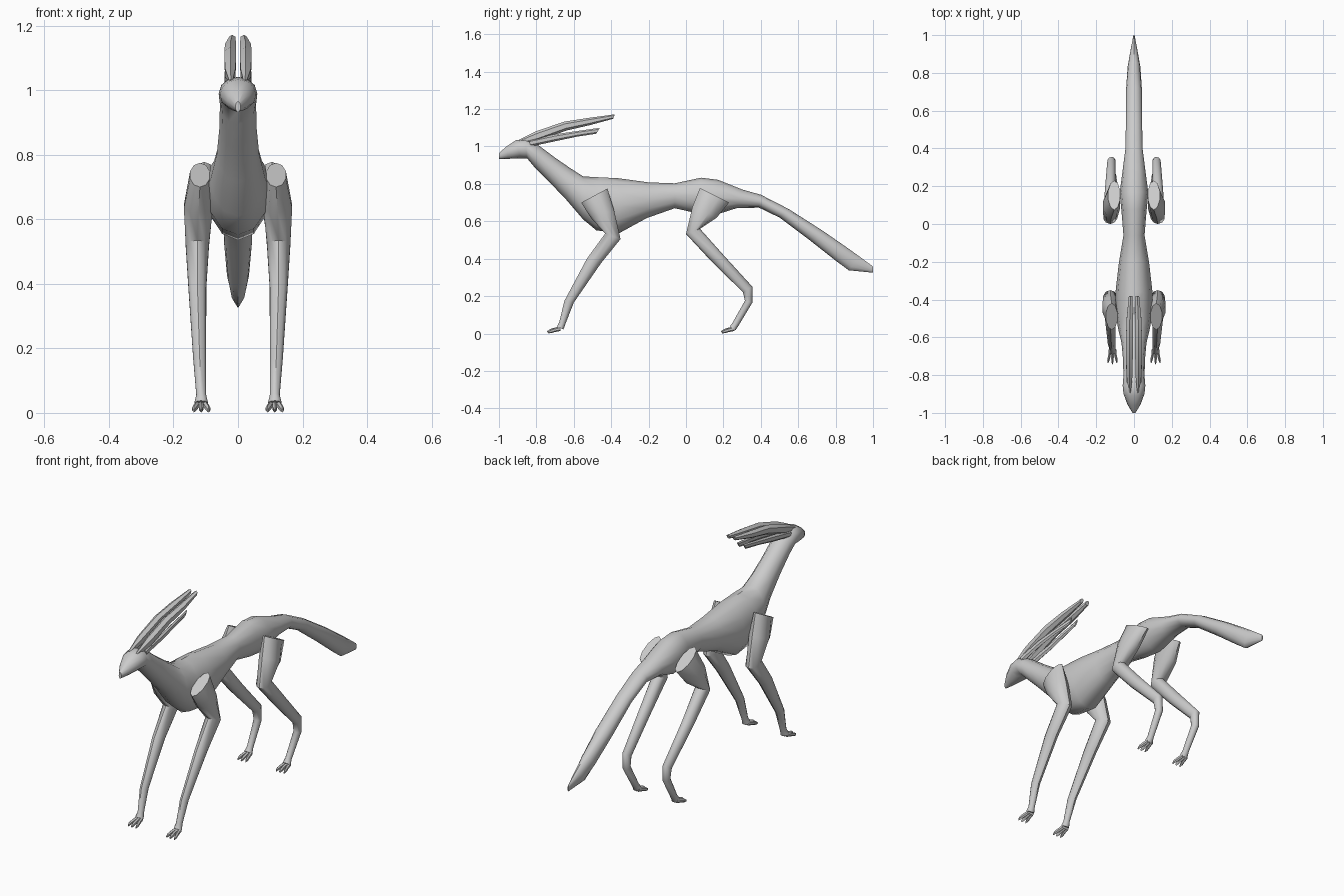
import bpy, bmesh, math
from mathutils import Vector

mat = bpy.data.materials.new("warm_grey")
mat.diffuse_color = (0.6, 0.6, 0.6, 1)


def finish(name, bm, angle=40):
    bmesh.ops.recalc_face_normals(bm, faces=bm.faces[:])
    me = bpy.data.meshes.new(name)
    bm.to_mesh(me)
    bm.free()
    me.materials.append(mat)
    ob = bpy.data.objects.new(name, me)
    bpy.context.collection.objects.link(ob)
    bpy.ops.object.select_all(action='DESELECT')
    ob.select_set(True)
    bpy.context.view_layer.objects.active = ob
    bpy.ops.object.shade_smooth_by_angle(angle=math.radians(angle))


def loft(name, rings, n=10, side=1, angle=40):
    """Tube through elliptical rings: centre x, half width, edge A (y, z), edge B (y, z)."""
    bm = bmesh.new()
    loops = []
    for cx, rx, a, b in rings:
        a, b = Vector((cx * side, *a)), Vector((cx * side, *b))
        mid, half = (a + b) / 2, (a - b) / 2
        loop = []
        for i in range(n):
            t = 2 * math.pi * i / n
            loop.append(bm.verts.new(mid + half * math.cos(t) + Vector((rx * math.sin(t), 0, 0))))
        loops.append(loop)
    for p, q in zip(loops, loops[1:]):
        for i in range(n):
            j = (i + 1) % n
            bm.faces.new((p[i], p[j], q[j], q[i]))
    bm.faces.new(loops[0])
    bm.faces.new(loops[-1])
    finish(name, bm, angle)


# Head, neck, trunk and tail in one skin
loft("body", [
    (0, .008, (-1.0, .965), (-1.0, .932)),
    (0, .035, (-.96, 1.0), (-.95, .934)),
    (0, .056, (-.91, 1.033), (-.885, .937)),
    (0, .060, (-.86, 1.042), (-.85, .937)),
    (0, .056, (-.80, 1.015), (-.815, .895)),
    (0, .058, (-.70, .94), (-.74, .82)),
    (0, .066, (-.62, .885), (-.64, .715)),
    (0, .085, (-.55, .84), (-.55, .61)),
    (0, .098, (-.46, .835), (-.48, .552)),
    (0, .098, (-.36, .83), (-.36, .535)),
    (0, .080, (-.20, .808), (-.21, .617)),
    (0, .056, (-.06, .803), (-.06, .67)),
    (0, .066, (.08, .833), (.05, .645)),
    (0, .076, (.17, .822), (.16, .635)),
    (0, .060, (.30, .77), (.27, .67)),
    (0, .046, (.40, .742), (.39, .673)),
    (0, .043, (.55, .665), (.50, .62)),
    (0, .043, (.73, .55), (.66, .50)),
    (0, .034, (.86, .46), (.80, .39)),
    (0, .022, (.93, .41), (.87, .338)),
    (0, .003, (1.0, .358), (1.0, .325)),
], n=12)

front_leg = [
    (.118, .032, (-.56, .70), (-.42, .775)),
    (.123, .047, (-.51, .62), (-.385, .66)),
    (.126, .038, (-.432, .535), (-.35, .505)),
    (.126, .029, (-.53, .40), (-.455, .375)),
    (.119, .021, (-.65, .175), (-.60, .165)),
    (.114, .016, (-.678, .06), (-.645, .05)),
    (.114, .022, (-.69, .038), (-.655, .022)),
]
hind_leg = [
    (.105, .033, (.075, .778), (.23, .70)),
    (.119, .047, (.035, .68), (.165, .62)),
    (.126, .038, (.0, .532), (.075, .56)),
    (.126, .030, (.13, .392), (.20, .42)),
    (.120, .022, (.305, .22), (.355, .25)),
    (.118, .020, (.315, .175), (.355, .165)),
    (.114, .016, (.25, .06), (.28, .04)),
    (.114, .022, (.235, .038), (.265, .018)),
]

for side, tag in ((1, "left"), (-1, "right")):
    for kind, rings, y in (("front", front_leg, -.67), ("hind", hind_leg, .26)):
        loft(f"{kind}_leg_{tag}", rings, 10, side)
        # Three splayed toes with drooping tips
        for k in (-1, 0, 1):
            x = .114
            reach = .008 if k == 0 else 0
            loft(f"{kind}_toe_{tag}_{k + 2}", [
                (x + k * .012, .008, (y, .038), (y, .014)),
                (x + k * .017, .008, (y - .03 - reach, .030), (y - .03, .008)),
                (x + k * .022, .007, (y - .052 - reach, .022), (y - .052, .002)),
                (x + k * .023, .002, (y - .066 - reach, .012), (y - .066, .001)),
            ], 6, side)
    # Long swept-back ear
    loft(f"upper_ear_{tag}", [
        (.022, .006, (-.895, 1.035), (-.88, 1.015)),
        (.024, .019, (-.80, 1.082), (-.79, 1.03)),
        (.024, .021, (-.65, 1.133), (-.64, 1.085)),
        (.023, .020, (-.52, 1.153), (-.51, 1.115)),
        (.018, .011, (-.38, 1.172), (-.39, 1.148)),
    ], 6, side, 35)
    # Thin lower lobe beneath the ear
    loft(f"lower_ear_{tag}", [
        (.030, .012, (-.84, 1.035), (-.83, 1.0)),
        (.033, .010, (-.70, 1.065), (-.69, 1.03)),
        (.026, .009, (-.58, 1.083), (-.58, 1.053)),
        (.018, .004, (-.46, 1.10), (-.48, 1.068)),
    ], 6, side, 35)
